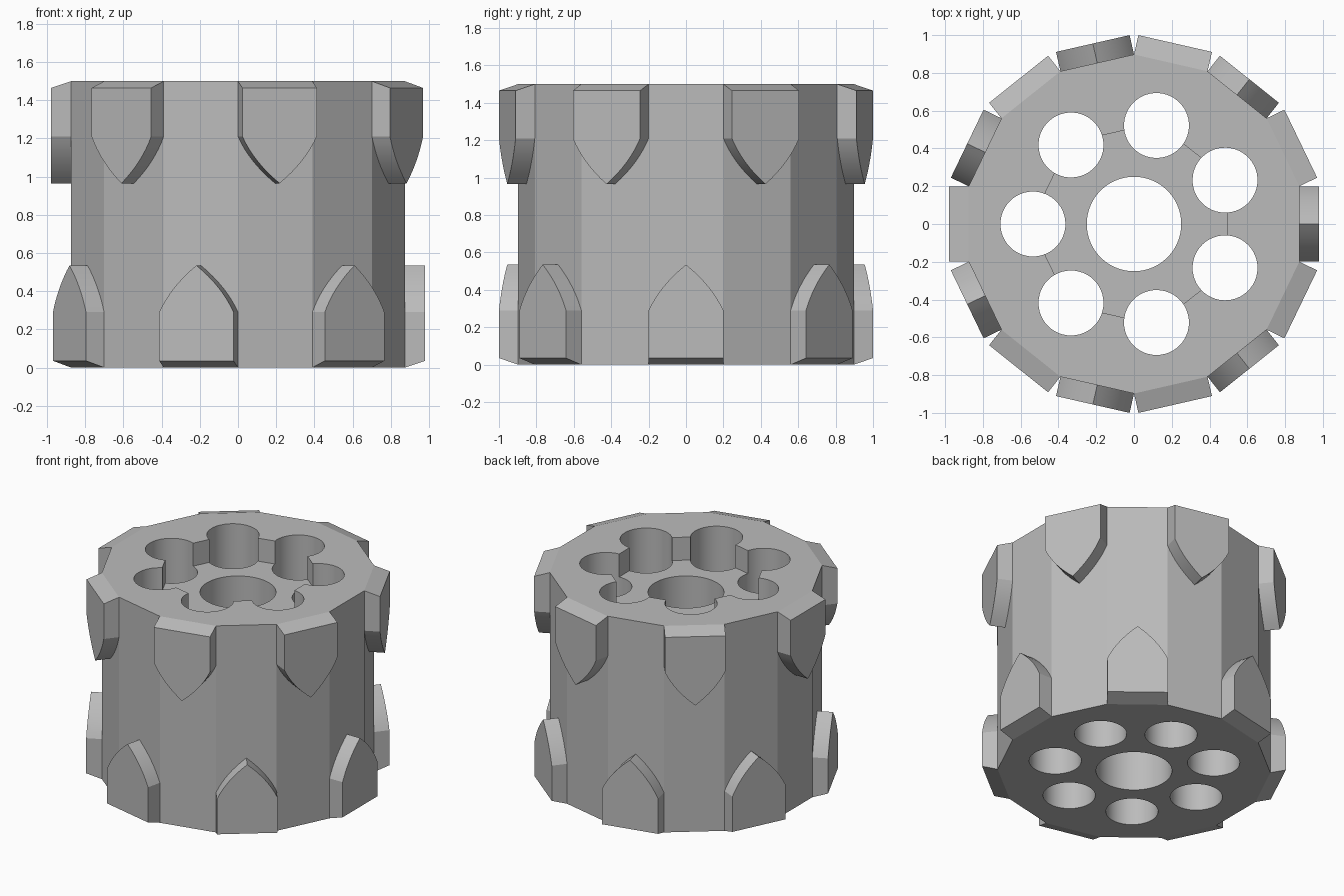
import bpy, bmesh, math
from mathutils import Vector

if "Cube" in bpy.data.objects:
    bpy.data.objects.remove(bpy.data.objects["Cube"])

SIDES = 14
APOTHEM = 0.875          # centre to flat of the body
OUTER = 0.98             # centre to outer face of the raised plates
HEIGHT = 1.5
HALF = APOTHEM * math.tan(math.pi / SIDES)

steel = bpy.data.materials.new("plain grey")
steel.diffuse_color = (0.5, 0.5, 0.5, 1)
steel.use_nodes = True
steel.node_tree.nodes["Principled BSDF"].inputs["Base Color"].default_value = steel.diffuse_color


def make_object(name, rings):
    """Close a solid between two matching rings of points."""
    bm = bmesh.new()
    a, b = [[bm.verts.new(p) for p in ring] for ring in rings]
    n = len(a)
    bm.faces.new(a)
    bm.faces.new(b)
    for i in range(n):
        j = (i + 1) % n
        bm.faces.new((a[i], a[j], b[j], b[i]))
    bmesh.ops.recalc_face_normals(bm, faces=bm.faces[:])
    mesh = bpy.data.meshes.new(name)
    bm.to_mesh(mesh)
    bm.free()
    mesh.materials.append(steel)
    obj = bpy.data.objects.new(name, mesh)
    bpy.context.collection.objects.link(obj)
    return obj


def prism(name, n, radius, z0, z1, x=0, y=0, phase=0):
    ring = [(x + radius * math.cos(phase + math.tau * i / n),
             y + radius * math.sin(phase + math.tau * i / n)) for i in range(n)]
    return make_object(name, [[(*p, z) for p in ring] for z in (z0, z1)])


def smooth(obj):
    bpy.ops.object.select_all(action='DESELECT')
    bpy.context.view_layer.objects.active = obj
    obj.select_set(True)
    bpy.ops.object.shade_smooth_by_angle(angle=math.radians(18))


# Body with flats facing +x and -x
body = prism("cylinder_body", SIDES, APOTHEM / math.cos(math.pi / SIDES),
             0, HEIGHT, phase=math.pi / SIDES)

# Cutters: seven-sided top recess, centre bore, ring of seven chambers
cutters = [prism("recess_cutter", 7, 0.495 / math.cos(math.pi / 7),
                 HEIGHT - 0.167, HEIGHT + 0.2, phase=math.pi),
           prism("bore_cutter", 64, 0.25, -0.2, HEIGHT + 0.3)]
for k in range(7):
    t = math.pi + math.tau * k / 7
    cutters.append(prism("chamber_cutter", 48, 0.172, -0.2, HEIGHT + 0.3,
                         0.535 * math.cos(t), 0.535 * math.sin(t), t + 0.03))
for c in cutters:
    c.hide_render = True
    m = body.modifiers.new("cut", 'BOOLEAN')
    m.operation = 'DIFFERENCE'
    m.solver = 'EXACT'
    m.object = c
bpy.context.view_layer.update()
cut = bpy.data.meshes.new_from_object(
    body.evaluated_get(bpy.context.evaluated_depsgraph_get()))
body.modifiers.clear()
body.data = cut
for c in cutters:
    bpy.data.objects.remove(c)
smooth(body)


# Pointed-arch plates, alternately at the bottom and hanging from the top
def arch(base):
    p0, p1, p2 = Vector((HALF, 0.29)), Vector((0.138, 0.424)), Vector((0, 0.535))
    side = []
    for i in range(9):
        t = i / 8
        side.append(p0 * (1 - t) ** 2 + p1 * 2 * t * (1 - t) + p2 * t * t)
    left = [Vector((-p.x, p.y)) for p in reversed(side[:-1])]
    return [Vector((-HALF, base)), Vector((HALF, base))] + side + left


for k in range(SIDES):
    t = math.tau * k / SIDES
    out, along = Vector((math.cos(t), math.sin(t))), Vector((-math.sin(t), math.cos(t)))
    rings = []
    for r, base in ((APOTHEM, 0.0), (OUTER, 0.035)):   # sloped end at the rim
        ring = []
        for p in arch(base):
            xy = out * r + along * p.x
            ring.append((xy.x, xy.y, HEIGHT - p.y if k % 2 else p.y))
        rings.append(ring)
    smooth(make_object("upper_plate" if k % 2 else "lower_plate", rings))
